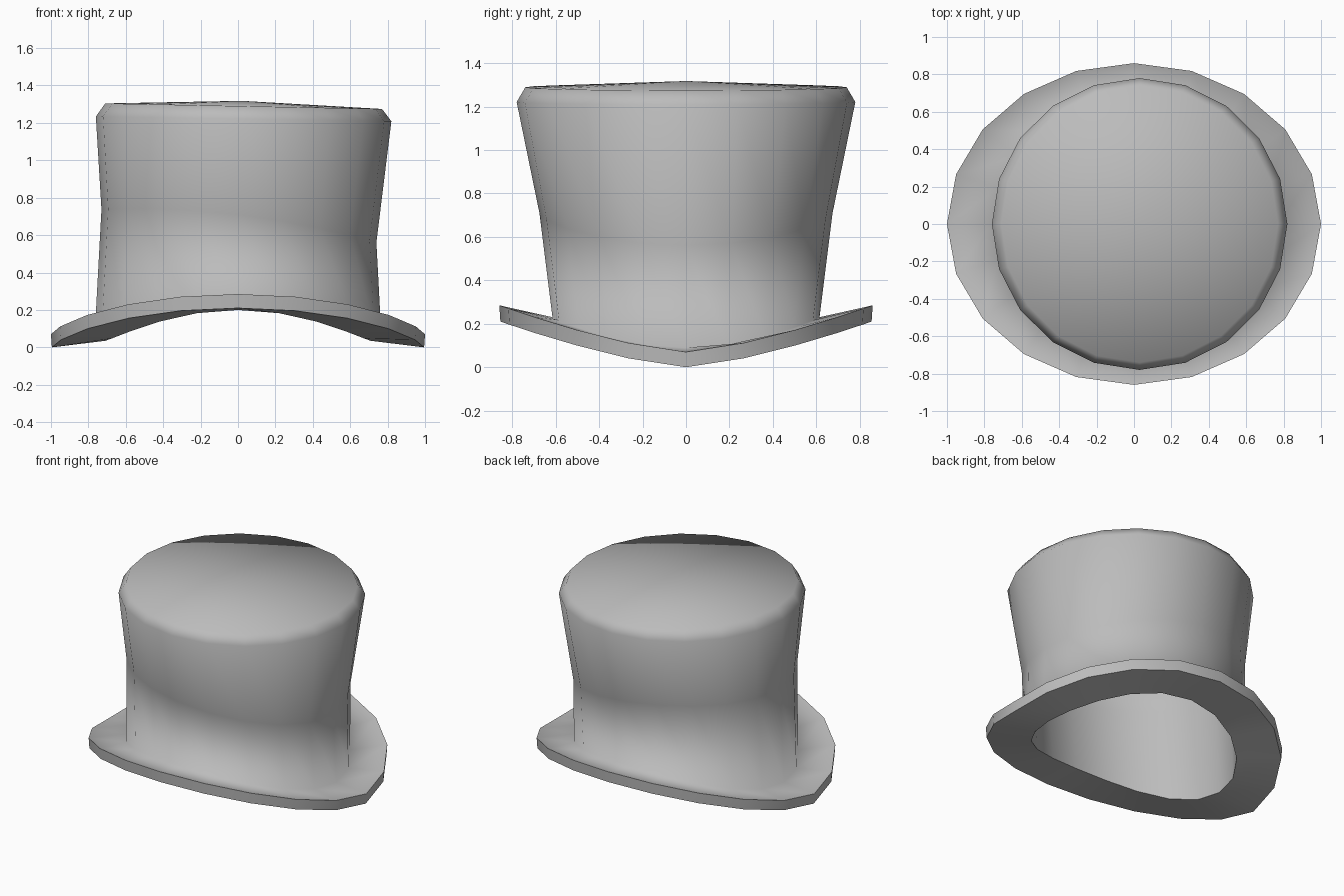
import bpy, bmesh
from math import sin, cos, pi

cube = bpy.data.objects.get("Cube")
if cube:
    bpy.data.objects.remove(cube, do_unlink=True)

SIDES = 20

# One plain felt colour
felt = bpy.data.materials.new("grey felt")
felt.use_nodes = True
grey = (0.5, 0.5, 0.5, 1)
felt.diffuse_color = grey
felt.node_tree.nodes["Principled BSDF"].inputs["Base Color"].default_value = grey

# Each ring: centre x, radius x, radius y, side height, front/back rise,
# rise power, tilt along x, sharp edge
rings = [
    (0.03, 0.74, 0.74, 1.29, 0.00, 2.0, -0.02, False),    # crown top rim
    (0.03, 0.79, 0.78, 1.222, 0.00, 2.0, -0.016, False),  # crown shoulder
    (0.005, 0.735, 0.675, 0.65, 0.06, 2.0, -0.12, False), # waist
    (0.0, 0.765, 0.615, 0.09, 0.14, 2.0, 0.0, False),     # crown foot
    (0.0, 1.0, 0.86, 0.07, 0.215, 1.4, 0.0, True),        # brim upper edge
    (0.0, 0.995, 0.855, 0.0, 0.21, 1.4, 0.0, True),       # brim lower edge
    (0.0, 0.71, 0.57, 0.035, 0.165, 2.2, 0.0, True),      # head opening
    (0.005, 0.68, 0.62, 0.65, 0.06, 2.0, -0.12, False),   # lining waist
    (0.03, 0.73, 0.72, 1.20, 0.00, 2.0, -0.016, False),   # lining top
]


def add_ring(bm, cx, rx, ry, z, rise, power, tilt):
    verts = []
    for i in range(SIDES):
        a = 2 * pi * i / SIDES
        x = cx + rx * cos(a)
        verts.append(bm.verts.new(
            (x, ry * sin(a), z + rise * abs(sin(a)) ** power + tilt * x)))
    return verts


def cap(bm, ring, centre):
    tip = bm.verts.new(centre)
    for i in range(SIDES):
        bm.faces.new((tip, ring[i], ring[(i + 1) % SIDES]))


# Hat: crown, saddle-shaped brim and hollow lining as one shell
bm = bmesh.new()
loops = [add_ring(bm, *r[:7]) for r in rings]
for upper, lower in zip(loops, loops[1:]):
    for i in range(SIDES):
        j = (i + 1) % SIDES
        bm.faces.new((upper[i], lower[i], lower[j], upper[j]))
cap(bm, loops[0], (0.02, 0, 1.318))
cap(bm, loops[-1], (0.02, 0, 1.24))
bmesh.ops.recalc_face_normals(bm, faces=bm.faces)

# Smooth shading, crisp only around the brim edges
for f in bm.faces:
    f.smooth = True
for ring, spec in zip(loops, rings):
    if spec[7]:
        for i in range(SIDES):
            bm.edges.get((ring[i], ring[(i + 1) % SIDES])).smooth = False

mesh = bpy.data.meshes.new("top_hat")
bm.to_mesh(mesh)
bm.free()
mesh.materials.append(felt)
hat = bpy.data.objects.new("top_hat", mesh)
bpy.context.collection.objects.link(hat)
